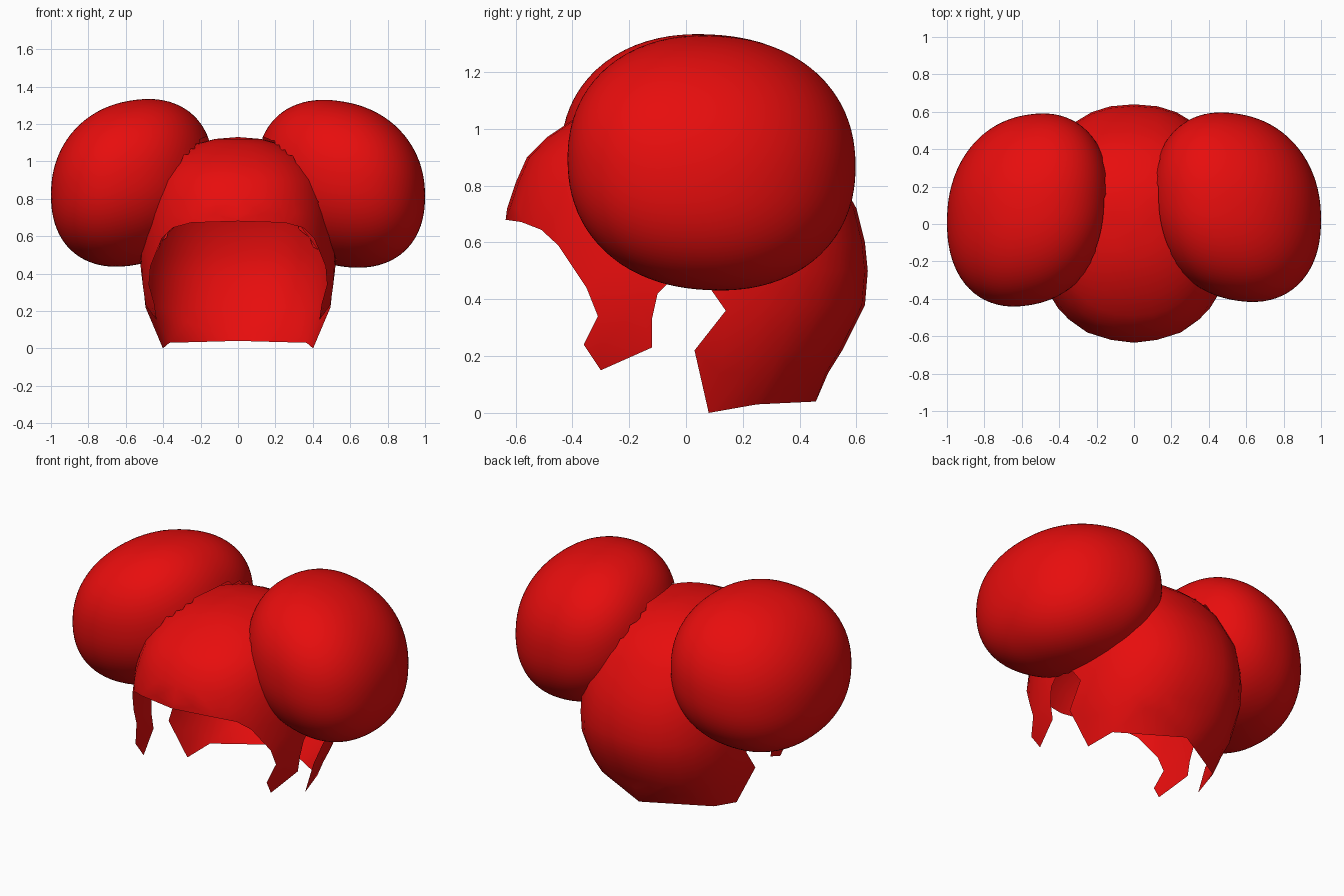
import bpy, bmesh, math
from mathutils import Vector
from mathutils.geometry import delaunay_2d_cdt, intersect_point_line

cube = bpy.data.objects.get("Cube")
if cube:
    bpy.data.objects.remove(cube)

red = bpy.data.materials.new("hair red")
red.use_nodes = True
red.diffuse_color = (0.8, 0.004, 0.004, 1)
red.node_tree.nodes["Principled BSDF"].inputs["Base Color"].default_value = red.diffuse_color


def finish(bm, name):
    mesh = bpy.data.meshes.new(name)
    bm.to_mesh(mesh)
    bm.free()
    mesh.materials.append(red)
    for p in mesh.polygons:
        p.use_smooth = True
    obj = bpy.data.objects.new(name, mesh)
    bpy.context.collection.objects.link(obj)
    return obj


# Hair cap: height, front reach, back reach, half width
RINGS = [(1.13, 0, 0, 0), (1.12, .16, .14, .12), (1.09, .28, .25, .24),
         (1.03, .4, .37, .35), (.97, .49, .44, .41), (.9, .56, .5, .46),
         (.81, .6, .55, .49), (.72, .63, .6, .51), (.6, .645, .63, .52),
         (.5, .66, .64, .525), (.38, .68, .63, .52), (.22, .7, .55, .495),
         (.14, .7, .5, .46), (0, .7, .44, .405)]
POWER = 2.3


def reach(z):
    for hi, lo in zip(RINGS, RINGS[1:]):
        if z >= lo[0]:
            t = (hi[0] - z) / (hi[0] - lo[0])
            return [h + (l - h) * t for h, l in zip(hi[1:], lo[1:])]
    return RINGS[-1][1:]


def angle_at(y, z):
    front, back, _ = reach(z)
    c = min(1, abs(y) / (front if y < 0 else back)) ** (POWER / 2)
    return math.acos(c if y < 0 else -c)


def on_cap(u, z):
    front, back, half = reach(z)
    c = math.cos(u)
    y = abs(c) ** (2 / POWER)
    x = half * max(0, math.sin(u)) ** (2 / POWER)
    return Vector((x, -front * y if c > 0 else back * y, z))


def inside_cap(p, scale):
    if p.z > 1.12:
        return False
    front, back, half = reach(p.z)
    y = abs(p.y) / (front if p.y < 0 else back)
    return (abs(p.x) / half) ** POWER + y ** POWER < scale ** POWER


# Lower hem of one side: fringe, sideburn, ear gap, nape
HEM = [(-.58, .672), (-.51, .645), (-.45, .59), (-.35, .44), (-.31, .34),
       (-.36, .24), (-.3, .15), (-.12, .23), (-.12, .33), (-.1, .42),
       (-.05, .47), (.07, .46), (.14, .36), (.03, .22), (.08, 0), (.25, .03)]
hem = [Vector((0, .68))]
hem += [Vector((angle_at(y, z), z)) for y, z in HEM]
hem += [Vector((math.pi, .04))]
outline = hem + [Vector((math.pi, 1.13)), Vector((0, 1.13))]


def clear_of_hem(p):
    for a, b in zip(hem, hem[1:]):
        t = intersect_point_line(p, a, b)[1]
        if (a.lerp(b, min(1, max(0, t))) - p).length < 0.035:
            return False
    return True


COLUMNS = 16
grid = [Vector((math.pi * i / COLUMNS, r[0])) for r in RINGS for i in range(COLUMNS + 1)]
grid = [p for p in grid if clear_of_hem(p)]
n = len(outline)
edges = [(i, (i + 1) % n) for i in range(n)]
points, _, tris, *_ = delaunay_2d_cdt(outline + grid, edges, [], 1, 1e-5)

bm = bmesh.new()
verts = [bm.verts.new(on_cap(p.x, p.y)) for p in points]
for tri in tris:
    bm.faces.new([verts[i] for i in tri])
bmesh.ops.delete(bm, geom=[v for v in bm.verts if not v.link_faces], context='VERTS')
bmesh.ops.remove_doubles(bm, verts=bm.verts[:], dist=0.0005)
cap = finish(bm, "hair_cap")
mirror = cap.modifiers.new("mirror", 'MIRROR')
mirror.use_clip = True
mirror.merge_threshold = 0.002


# Two large rounded buns, leaning up over the head and open where they meet it
def bun(name, side, centre, radii, power=2.2):
    bm = bmesh.new()
    bmesh.ops.create_icosphere(bm, subdivisions=5, radius=1)
    for v in bm.verts:
        d = v.co.normalized()
        d /= sum(abs(k) ** power for k in d) ** (1 / power)
        x, y, z = (k * r for k, r in zip(d, radii))
        z -= 0.15 * x + 0.05 * y
        y -= 0.15 * x
        v.co = ((centre[0] + x) * side, centre[1] + y, centre[2] + z)
    if side < 0:
        bmesh.ops.reverse_faces(bm, faces=bm.faces[:])
    buried = [v for v in bm.verts if inside_cap(v.co, 0.95)]
    bmesh.ops.delete(bm, geom=buried, context='VERTS')
    return finish(bm, name)


bun("left_bun", 1, (.55, .09, .88), (.45, .5, .44))
bun("right_bun", -1, (.565, .075, .885), (.435, .51, .44))
